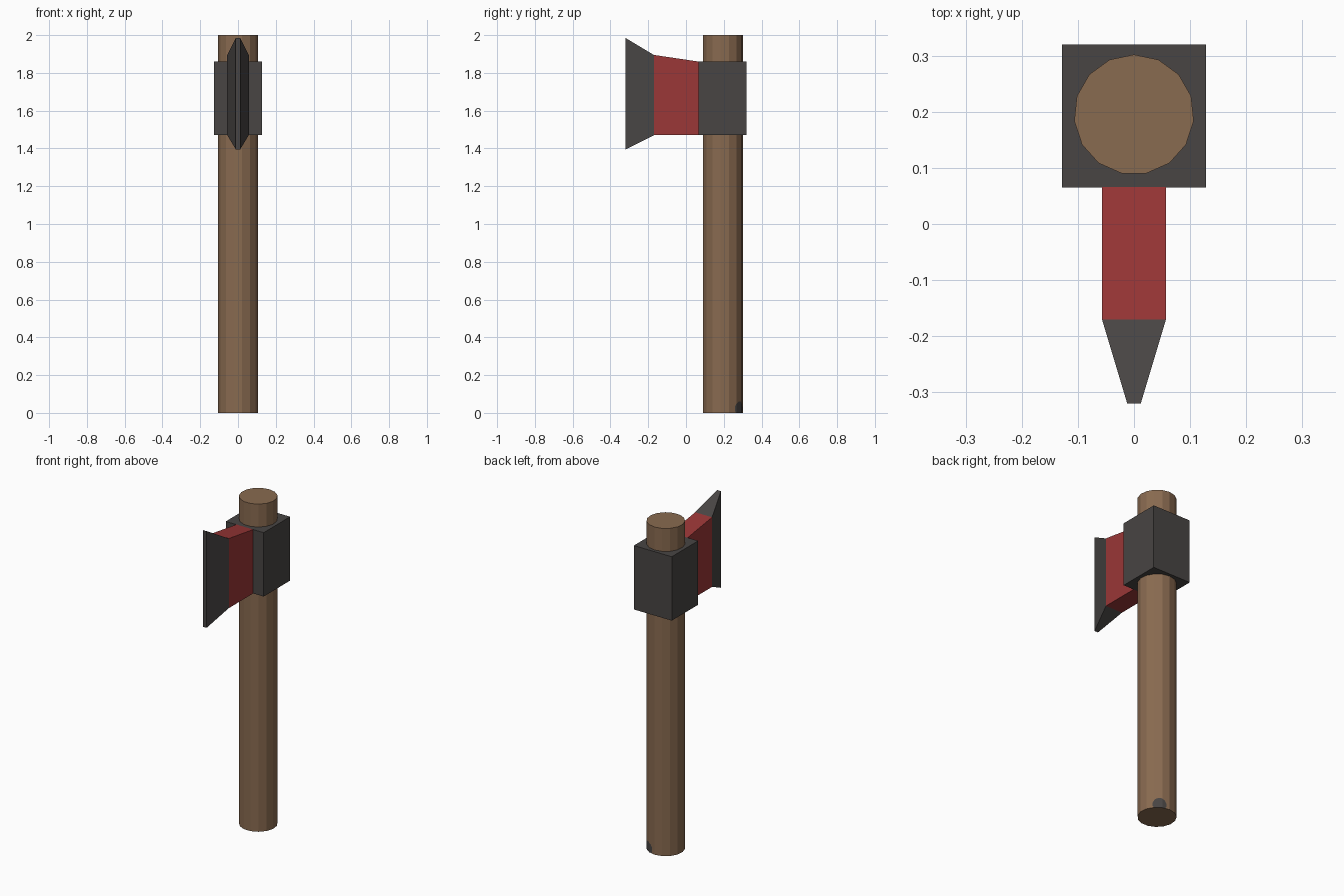
import bpy, bmesh, math
from mathutils import Vector

if "Cube" in bpy.data.objects:
    bpy.data.objects.remove(bpy.data.objects["Cube"])


def material(name, rgb):
    m = bpy.data.materials.new(name)
    m.diffuse_color = (*rgb, 1.0)
    m.use_nodes = True
    m.node_tree.nodes["Principled BSDF"].inputs["Base Color"].default_value = m.diffuse_color
    return m


wood = material("brown wood", (0.250, 0.145, 0.080))
steel = material("dark steel", (0.065, 0.059, 0.057))
paint = material("red paint", (0.325, 0.038, 0.038))


def finish(bm, name, mats):
    bmesh.ops.recalc_face_normals(bm, faces=bm.faces[:])
    me = bpy.data.meshes.new(name)
    bm.to_mesh(me)
    bm.free()
    for m in mats:
        me.materials.append(m)
    ob = bpy.data.objects.new(name, me)
    bpy.context.collection.objects.link(ob)
    return ob


def loft(name, sections, mats):
    """Box sections along y: (y, half width, bottom z, top z)."""
    bm = bmesh.new()
    rings = [[bm.verts.new(p) for p in ((-w, y, a), (w, y, a), (w, y, b), (-w, y, b))]
             for y, w, a, b in sections]
    bm.faces.new(rings[0])
    bm.faces.new(rings[-1])
    for r, s in zip(rings, rings[1:]):
        for i in range(4):
            j = (i + 1) % 4
            bm.faces.new((r[i], r[j], s[j], s[i]))
    return finish(bm, name, mats)


# handle: 15-sided pole with one vertex pointing to the back
R, CY, N = 0.107, 0.195, 15
bm = bmesh.new()
bottom = [bm.verts.new((R * math.sin(2 * math.pi * k / N),
                        CY + R * math.cos(2 * math.pi * k / N), 0)) for k in range(N)]
base = bm.faces.new(bottom)
ext = bmesh.ops.extrude_face_region(bm, geom=[base], use_keep_orig=True)
bmesh.ops.translate(bm, vec=(0, 0, 2),
                    verts=[g for g in ext["geom"] if isinstance(g, bmesh.types.BMVert)])
bmesh.ops.recalc_face_normals(bm, faces=bm.faces[:])

# dark round mark cut into the foot of the handle, at the back right
ang = math.radians(58)
out = Vector((math.cos(ang), math.sin(ang), 0))
side = Vector((-math.sin(ang), math.cos(ang), 0))
centre = Vector((0, CY, 0.022))
mark = [f for f in bm.faces if f.normal.dot(out) > 0.5]
for k in range(12):
    t = 2 * math.pi * k / 12
    d = side * math.cos(t) + Vector((0, 0, math.sin(t)))
    p = centre + d * 0.038
    geom = set(mark)
    for f in mark:
        geom.update(f.edges)
        geom.update(f.verts)
    res = bmesh.ops.bisect_plane(bm, geom=list(geom), dist=1e-6, plane_co=p, plane_no=d)
    faces = {g for g in res["geom"] if isinstance(g, bmesh.types.BMFace)}
    mark = [f for f in faces if (f.calc_center_median() - p).dot(d) < 0]
for f in mark:
    f.material_index = 1
finish(bm, "handle", [wood, steel])

# square collar around the handle
loft("collar", [(0.065, 0.128, 1.47, 1.86), (0.32, 0.128, 1.47, 1.86)], [steel])

# red neck and flared blade
loft("neck", [(-0.17, 0.057, 1.47, 1.895), (0.066, 0.057, 1.47, 1.86)], [paint])
loft("blade", [(-0.32, 0.012, 1.395, 1.985), (-0.17, 0.057, 1.47, 1.895)], [steel])
